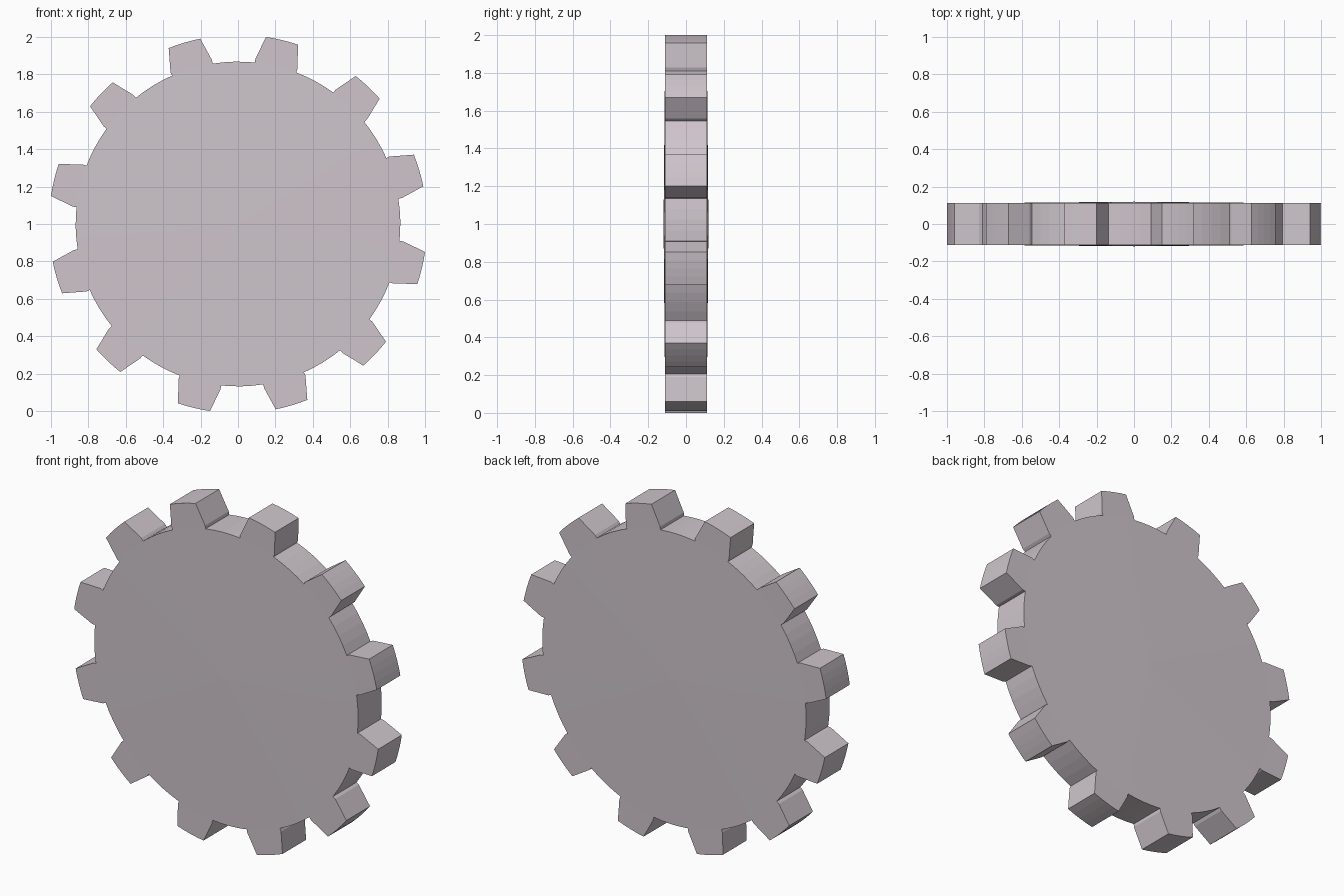
import bpy, bmesh
from math import radians, sin, cos

if "Cube" in bpy.data.objects:
    bpy.data.objects.remove(bpy.data.objects["Cube"])

TEETH = 12
ROOT, PITCH, TIP = 0.868, 0.887, 1.011   # radii
HALF, DOME = 0.111, 0.119                # half thickness at rim and at the centre
PHASE = 76.5                             # angle of one tooth's centre line


def point(bm, r, deg, y):
    a = radians(deg)
    return bm.verts.new((r * cos(a), y, 1 + r * sin(a)))


def side(bm, y, y_mid):
    """One face of the gear: shallow cone to the centre plus flat teeth; returns its outline."""
    root, outline = [], []
    for t in range(TEETH):
        c = PHASE + t * 360 / TEETH
        base = [point(bm, ROOT, c + 3.75 * i, y) for i in range(-2, 6)]
        pitch = [point(bm, PITCH, c + 3.75 * i, y) for i in range(-2, 3)]
        tip = [point(bm, TIP, c + 2.5 * i, y) for i in range(-2, 3)]
        for low, high in ((base, pitch), (pitch, tip)):
            for i in range(4):
                bm.faces.new((low[i], low[i + 1], high[i + 1], high[i]))
        root += base
        outline += [base[0], pitch[0], *tip, pitch[4], *base[4:]]
    hub = bm.verts.new((0, y_mid, 1))
    for a, b in zip(root, root[1:] + root[:1]):
        bm.faces.new((hub, a, b))
    return outline


bm = bmesh.new()
front = side(bm, -HALF, -DOME)
back = side(bm, HALF, DOME)

# Rim wall joining both outlines
for i in range(len(front)):
    j = (i + 1) % len(front)
    bm.faces.new((front[i], front[j], back[j], back[i]))
bmesh.ops.recalc_face_normals(bm, faces=bm.faces)

mesh = bpy.data.meshes.new("gear_wheel")
bm.to_mesh(mesh)
bm.free()
gear = bpy.data.objects.new("gear_wheel", mesh)
bpy.context.collection.objects.link(gear)

# Faint mauve-grey finish
mat = bpy.data.materials.new("gear_grey")
mat.diffuse_color = (0.62, 0.56, 0.60, 1)
mat.use_nodes = True
mat.node_tree.nodes["Principled BSDF"].inputs["Base Color"].default_value = mat.diffuse_color
mesh.materials.append(mat)
